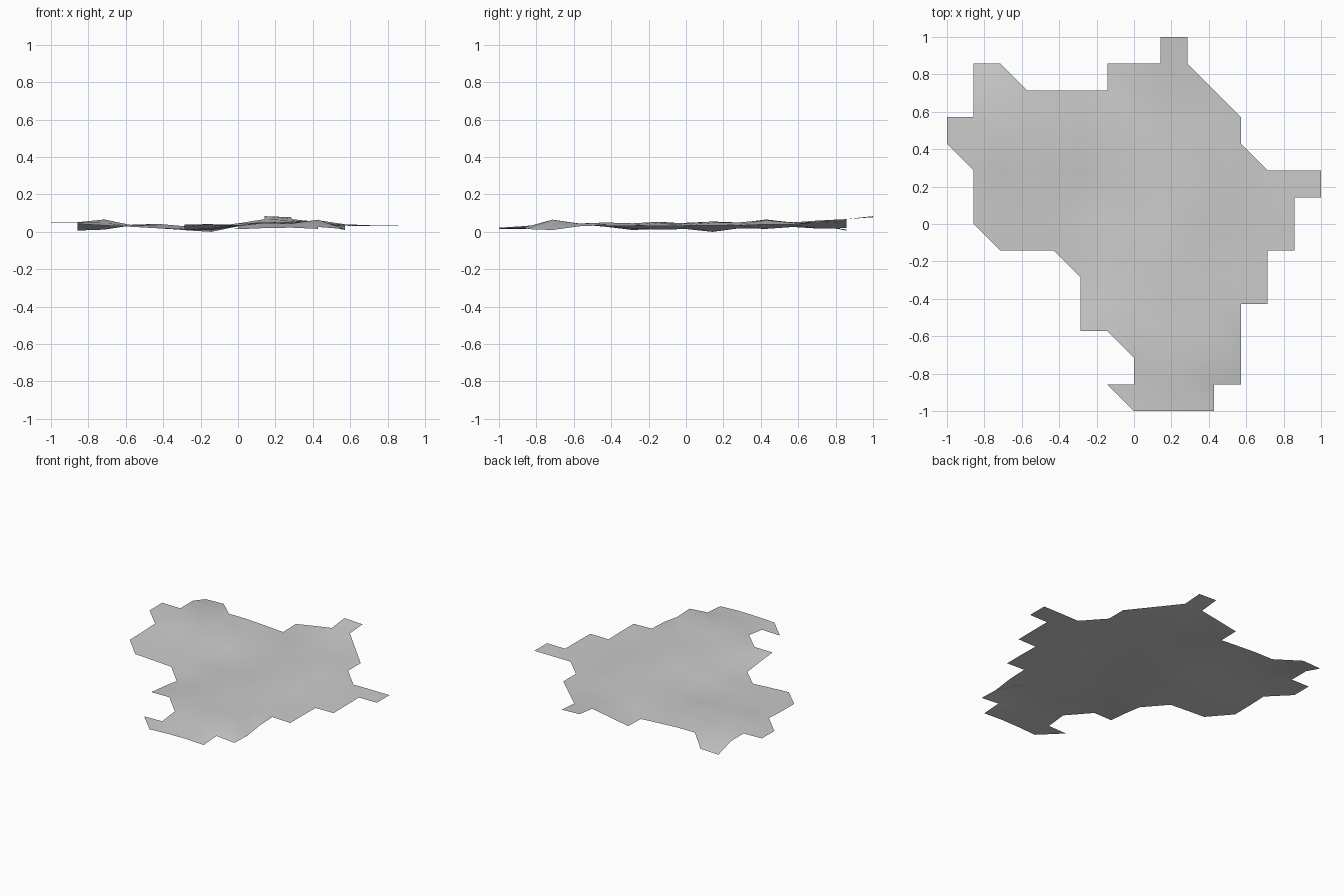
import bpy
import bmesh
from mathutils import Vector

CELL = 1 / 7

cube = bpy.data.objects.get("Cube")
if cube:
    bpy.data.objects.remove(cube, do_unlink=True)

# Stepped border of the land: grid column, grid row, height in hundredths
border = [
    (1, 7, 8.4), (2, 7, 7.8), (2, 6, 6.8), (4, 4, 4), (4, 3, 4), (5, 2, 3.4),
    (7, 2, 3.5), (7, 1, 3.5), (6, 1, 3.4), (6, -1, 3.2), (5, -1, 3),
    (5, -3, 3.2), (4, -3, 3.6), (4, -6, 1.5), (3, -6, 2.6), (3, -7, 1.6),
    (0, -7, 1.4), (-1, -6, 1.4), (0, -6, 1.7), (0, -5, 3.3), (-1, -4, 4.1),
    (-2, -4, 4), (-2, -2, 1), (-3, -1, 1.9), (-5, -1, 3.4), (-6, 0, 4.3),
    (-6, 2, 5), (-7, 3, 5.1), (-7, 4, 5.2), (-6, 4, 5), (-6, 6, .7),
    (-5, 6, 1.2), (-4, 5, 3.4), (-1, 5, 1.7), (-1, 6, 2), (1, 6, 6.8),
]

# Ridges and hollows inside the border
relief = [
    (3, -5, 6.5), (4, -5, 1), (1, -5, 4.8), (2, -3, 5), (1, -1, 5.4),
    (-1, 1, 0), (-2, 1, .9), (-1, 3, 1.6), (0, 3, 4.6), (0, 1, 3.6),
    (2, 1, 5.5), (3, 3, 6.2), (-5, 3, 6.6), (-4, 3, 3.2), (-3, 3, 4.3),
    (-6, 5, 5), (-4, 1, 3), (0, 5, 4), (-1, -1, 1.2),
]
spots = border + relief


def inside(px, py):
    """Even-odd test against the border."""
    hit = False
    for (ax, ay, _), (bx, by, _) in zip(border, border[1:] + border[:1]):
        if (ay > py) != (by > py):
            if px < ax + (py - ay) * (bx - ax) / (by - ay):
                hit = not hit
    return hit


def height(i, j):
    """Blend the spot heights by inverse distance."""
    total = weight = 0
    for x, y, h in spots:
        d = (Vector((x, y)) - Vector((i, j))).length
        if d == 0:
            return h / 100
        total += h / d ** 3
        weight += 1 / d ** 3
    return total / weight / 100


# Triangulated ground sheet, two triangles in each grid cell
bm = bmesh.new()
points = {}


def vert(i, j):
    if (i, j) not in points:
        points[i, j] = bm.verts.new((i * CELL, j * CELL, height(i, j)))
    return points[i, j]


for i in range(-7, 7):
    for j in range(-7, 7):
        lower = [(i, j), (i + 1, j), (i, j + 1)]
        upper = [(i + 1, j), (i + 1, j + 1), (i, j + 1)]
        for tri in (lower, upper):
            cx = sum(p[0] for p in tri) / 3
            cy = sum(p[1] for p in tri) / 3
            if inside(cx, cy):
                bm.faces.new([vert(*p) for p in tri])

for face in bm.faces:
    face.smooth = True
mesh = bpy.data.meshes.new("ground_sheet")
bm.to_mesh(mesh)
bm.free()

# Plain grey ground
grey = bpy.data.materials.new("ground grey")
grey.use_nodes = True
color = (0.6, 0.6, 0.6, 1)
grey.diffuse_color = color
grey.node_tree.nodes["Principled BSDF"].inputs["Base Color"].default_value = color
mesh.materials.append(grey)

ground = bpy.data.objects.new("ground_sheet", mesh)
bpy.context.collection.objects.link(ground)
